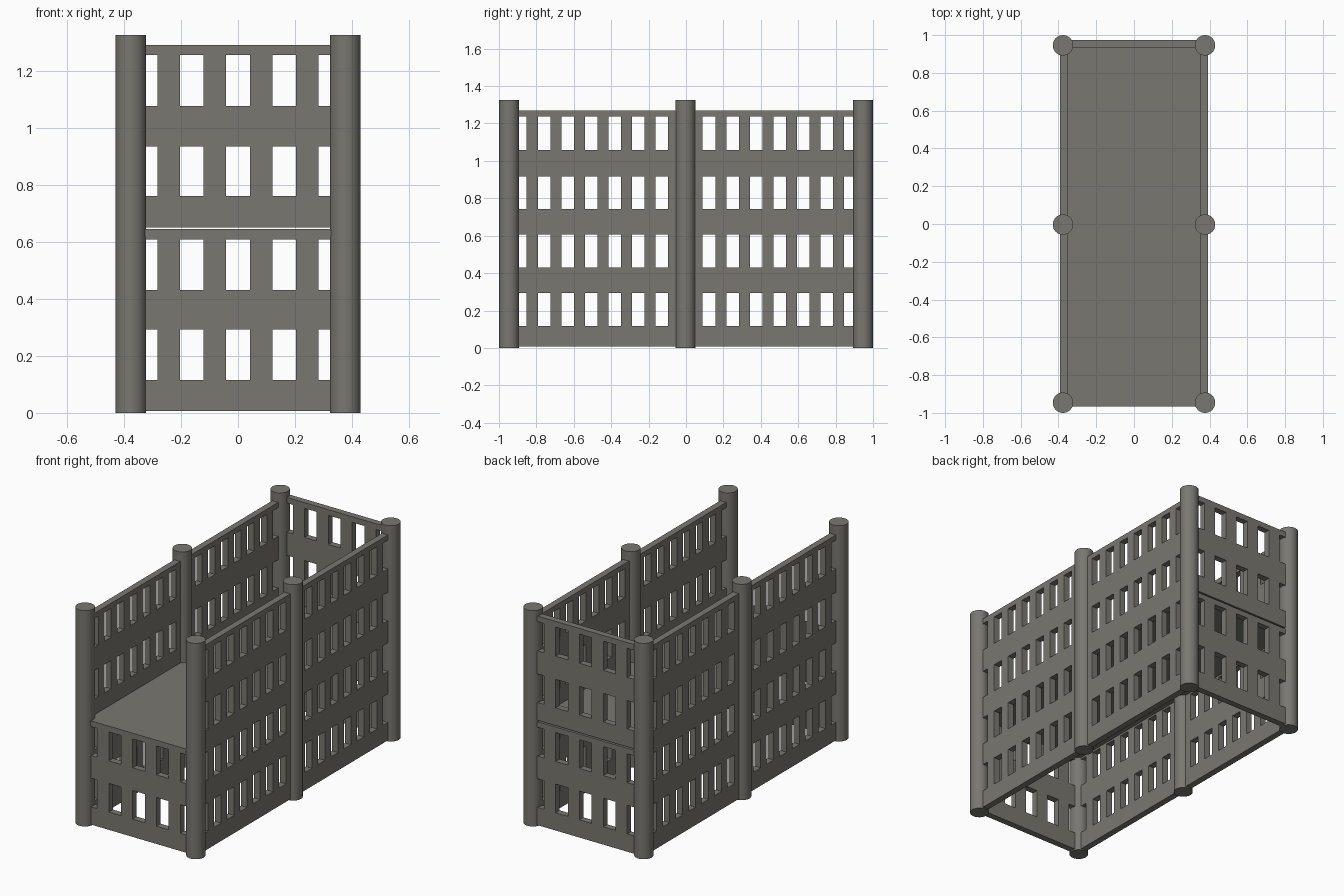
import bpy, bmesh
from mathutils import Vector

if "Cube" in bpy.data.objects:
    bpy.data.objects.remove(bpy.data.objects["Cube"])

stone = bpy.data.materials.new("warm grey")
stone.diffuse_color = (0.19, 0.185, 0.163, 1)
stone.use_nodes = True
stone.node_tree.nodes["Principled BSDF"].inputs["Base Color"].default_value = stone.diffuse_color


def finish(name, bm):
    bmesh.ops.recalc_face_normals(bm, faces=bm.faces)
    me = bpy.data.meshes.new(name)
    bm.to_mesh(me)
    bm.free()
    me.materials.append(stone)
    ob = bpy.data.objects.new(name, me)
    bpy.context.collection.objects.link(ob)
    return ob


def box(name, lo, hi):
    bm = bmesh.new()
    bmesh.ops.create_cube(bm, size=1)
    for v in bm.verts:
        v.co = Vector([(a + b) / 2 + c * (b - a) for a, b, c in zip(lo, hi, v.co)])
    return finish(name, bm)


def lattice(name, along, ends, heights, centres, width, rows, near, far):
    """Wall with rectangular openings: grid cells minus windows, then thickened."""
    cols = [(c - width / 2, c + width / 2) for c in centres]
    us = sorted(list(ends) + [e for c in cols for e in c])
    zs = sorted(list(heights) + [e for r in rows for e in r])
    bm = bmesh.new()

    def point(u, z):
        return bm.verts.new((u, near, z) if along == "x" else (near, u, z))

    grid = [[point(u, z) for z in zs] for u in us]
    for i in range(len(us) - 1):
        for j in range(len(zs) - 1):
            if i % 2 and j % 2:
                continue  # window opening
            bm.faces.new((grid[i][j], grid[i + 1][j], grid[i + 1][j + 1], grid[i][j + 1]))
    ext = bmesh.ops.extrude_face_region(bm, geom=bm.faces[:], use_keep_orig=True)
    moved = [g for g in ext["geom"] if isinstance(g, bmesh.types.BMVert)]
    shift = (0, far - near, 0) if along == "x" else (far - near, 0, 0)
    bmesh.ops.translate(bm, verts=moved, vec=shift)
    return finish(name, bm)


# Round posts
PX, PYS, R, H = 0.376, {"front": -0.946, "middle": -0.003, "back": 0.946}, 0.054, 1.325
for label, y in PYS.items():
    for side, s in (("left", -1), ("right", 1)):
        bpy.ops.mesh.primitive_cylinder_add(vertices=40, radius=R, depth=H,
                                            location=(s * PX, y, H / 2))
        post = bpy.context.object
        post.name = f"{label}_{side}_post"
        post.data.materials.append(stone)
        bpy.ops.object.shade_smooth_by_angle()

# Long side walls with four rows of openings
side_rows = [(0.117, 0.293), (0.431, 0.606), (0.742, 0.916), (1.059, 1.236)]
side_centres = [-0.003 + s * 0.126 * k for k in range(1, 8) for s in (-1, 1)]
for side, s in (("left", -1), ("right", 1)):
    lattice(f"{side}_wall", "y", (-0.946, 0.946), (0.007, 1.268),
            side_centres, 0.067, side_rows, s * 0.353, s * 0.393)

# End walls: low front, low back and raised upper back
end_centres = [0.162 * k for k in range(-2, 3)]
low_rows = [(0.116, 0.292), (0.431, 0.608)]
high_rows = [(0.76, 0.935), (1.077, 1.256)]
lattice("front_wall", "x", (-PX, PX), (0.007, 0.642), end_centres, 0.083, low_rows, -0.963, -0.923)
lattice("lower_back_wall", "x", (-PX, PX), (0.007, 0.642), end_centres, 0.083, low_rows, 0.935, 0.974)
lattice("upper_back_wall", "x", (-PX, PX), (0.651, 1.291), end_centres, 0.083, high_rows, 0.935, 0.974)

# Deck at mid height
box("deck", (-0.36, -0.965, 0.618), (0.36, 0.94, 0.645))
